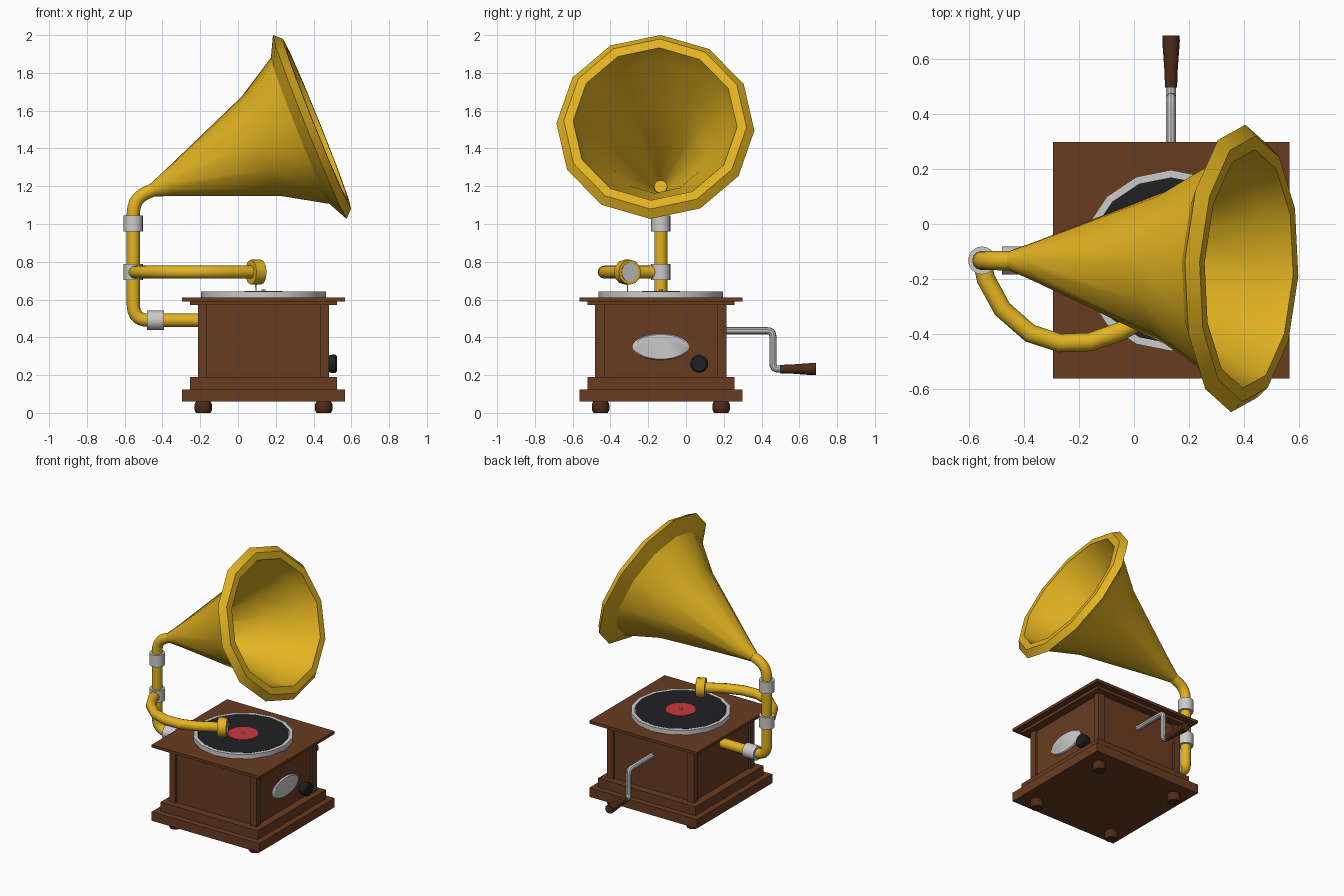
import bpy, bmesh, math
from mathutils import Vector, Matrix

if "Cube" in bpy.data.objects:
    bpy.data.objects.remove(bpy.data.objects["Cube"])

CX, CY = 0.135, -0.133          # cabinet centre


def mat(name, rgb):
    m = bpy.data.materials.new(name)
    m.diffuse_color = (*rgb, 1)
    m.use_nodes = True
    m.node_tree.nodes["Principled BSDF"].inputs["Base Color"].default_value = m.diffuse_color
    return m


WOOD = mat("wood", (0.14, 0.045, 0.015))
DARK = mat("dark_wood", (0.075, 0.025, 0.01))
GOLD = mat("gold", (0.76, 0.45, 0.015))
BLACK = mat("black", (0.015, 0.015, 0.018))
RED = mat("red", (0.6, 0.04, 0.045))


def finish(name, bm, material=None, angle=35):
    bmesh.ops.recalc_face_normals(bm, faces=bm.faces)
    me = bpy.data.meshes.new(name)
    bm.to_mesh(me)
    bm.free()
    ob = bpy.data.objects.new(name, me)
    bpy.context.collection.objects.link(ob)
    if material:
        me.materials.append(material)
    bpy.ops.object.select_all(action='DESELECT')
    ob.select_set(True)
    bpy.context.view_layer.objects.active = ob
    bpy.ops.object.shade_smooth_by_angle(angle=math.radians(angle))
    return ob


def box(name, x, y, hx, hy, z0, z1, material):
    bm = bmesh.new()
    bmesh.ops.create_cube(bm, size=1, matrix=Matrix.Translation((x, y, (z0 + z1) / 2))
                          @ Matrix.Diagonal((2 * hx, 2 * hy, z1 - z0, 1)))
    return finish(name, bm, material)


def rings_mesh(name, rings, material, caps=True, loop=False, angle=35):
    """Skin a list of equal-length point rings."""
    bm = bmesh.new()
    vs = [[bm.verts.new(p) for p in r] for r in rings]
    n = len(vs[0])
    pairs = list(zip(vs, vs[1:])) + ([(vs[-1], vs[0])] if loop else [])
    for a, b in pairs:
        for i in range(n):
            j = (i + 1) % n
            bm.faces.new((a[i], a[j], b[j], b[i]))
    if caps and not loop:
        bm.faces.new(vs[0])
        bm.faces.new(vs[-1])
    return finish(name, bm, material, angle)


def lathe(name, origin, axis, profile, material=None, n=16, side=None, turn=0, su=1, sw=1, **kw):
    """Revolve (t, r) profile about an axis; su and sw squash the section."""
    d = Vector(axis).normalized()
    if side is None:
        side = (1, 0, 0) if abs(d.x) < 0.5 else (0, 1, 0)
    h = Vector(side)
    h = (h - d * h.dot(d)).normalized()
    w = d.cross(h)
    rings = []
    for t, r in profile:
        rings.append([Vector(origin) + d * t + r * (math.cos(a) * h * su + math.sin(a) * w * sw)
                      for a in (turn + 2 * math.pi * i / n for i in range(n))])
    return rings_mesh(name, rings, material, **kw)


def rounded(points, r, steps=5):
    """Replace each inner corner of a path by a smooth bend."""
    p = [Vector(q) for q in points]
    out = [p[0]]
    for a, b, c in zip(p, p[1:], p[2:]):
        s, e = b + (a - b).normalized() * r, b + (c - b).normalized() * r
        for k in range(steps + 1):
            t = k / steps
            out.append(s * (1 - t) ** 2 + b * 2 * t * (1 - t) + e * t * t)
    return out + [p[-1]]


def tube(name, pts, r, normal, material=None, n=12):
    """Sweep a circle along a planar path; normal is the plane's normal."""
    nv = Vector(normal)
    rings = []
    for i, p in enumerate(pts):
        d = (pts[min(i + 1, len(pts) - 1)] - pts[max(i - 1, 0)]).normalized()
        u = d.cross(nv).normalized()
        rings.append([p + r * (math.cos(a) * u + math.sin(a) * nv)
                      for a in (2 * math.pi * k / n for k in range(n))])
    return rings_mesh(name, rings, material)


# Cabinet: stepped plinth, recessed body, stepped lid
for name, h, z0, z1 in (("plinth_lower", 0.431, 0.06, 0.125), ("plinth_upper", 0.389, 0.125, 0.19),
                        ("cabinet_body", 0.333, 0.19, 0.57), ("lid_moulding", 0.389, 0.57, 0.59),
                        ("lid_top", 0.431, 0.59, 0.61)):
    box(name, CX, CY, h, h, z0, z1, WOOD)

# Corner posts and feet
for sx in (-1, 1):
    for sy in (-1, 1):
        box("corner_post", CX + sx * 0.323, CY + sy * 0.323, 0.025, 0.025, 0.19, 0.57, WOOD)
        lathe("foot", (CX + sx * 0.319, CY + sy * 0.319, 0), (0, 0, 1),
              [(0, 0.038), (0.015, 0.046), (0.045, 0.046), (0.062, 0.038)], DARK, n=12)

# Platter, record, label, spindle
UP = (0, 0, 1)
lathe("platter", (CX, CY, 0.61), UP, [(0, 0.33), (0.032, 0.33), (0.032, 0.305), (0.027, 0.305)])
lathe("record", (CX, CY, 0.62), UP, [(0, 0.303), (0.022, 0.303)], BLACK)
lathe("record_label", (CX, CY, 0.64), UP, [(0, 0.1), (0.004, 0.1)], RED)
lathe("spindle", (CX, CY, 0.64), UP, [(0, 0.01), (0.012, 0.01)], n=8)

# Side plate and knob on the right face
lathe("side_plate", (CX + 0.325, CY, 0.35), (1, 0, 0), [(0, 1), (0.013, 1), (0.02, 0.93)],
      n=28, su=0.15, sw=0.07)
lathe("side_knob", (CX + 0.33, 0.07, 0.26), (1, 0, 0),
      [(0, 0.04), (0.03, 0.048), (0.05, 0.048), (0.06, 0.038)], BLACK)

# Crank: bent rod and handle
tube("crank_rod", rounded([(CX, 0.19, 0.435), (CX, 0.46, 0.435), (CX, 0.46, 0.232),
                           (CX, 0.52, 0.232)], 0.03, 4), 0.019, (1, 0, 0), n=10)
lathe("crank_handle", (CX, 0.497, 0.232), (0, 1, 0),
      [(0, 0.022), (0.06, 0.024), (0.17, 0.032), (0.19, 0.031)], DARK, n=12)

# Horn frame: tilted up 22 degrees, turned slightly forward
PX, PZ = -0.554, 0.49
tilt, yaw = math.radians(21.9), math.radians(-2)
D = Vector((math.cos(tilt) * math.cos(yaw), math.cos(tilt) * math.sin(yaw), math.sin(tilt)))
P0 = Vector((-0.45, CY, 1.18))

# Support pipe and its collars
tube("support_pipe", rounded([(-0.19, CY, PZ), (PX, CY, PZ), (PX, CY, 1.137), P0 + D * 0.05], 0.08),
     0.035, (0, 1, 0), GOLD)
for org, ax, ln in (((PX, CY, 0.96), UP, 0.085), ((PX, CY, 0.703), UP, 0.085),
                    ((-0.481, CY, PZ), (1, 0, 0), 0.09)):
    lathe("pipe_collar", org, ax, [(0, 0.051), (ln, 0.051)])

# Horn: thin twelve-sided bell with a flared lip
lathe("horn", P0, D, [(0, 0.037), (0.1, 0.074), (0.62, 0.284), (0.84, 0.417), (0.895, 0.525),
                      (0.937, 0.485), (0.937, 0.435), (0.84, 0.4), (0.62, 0.267), (0.1, 0.058), (0.0, 0.02)],
      GOLD, n=12, side=(math.sin(-yaw), math.cos(yaw), 0), turn=math.radians(-2.3), loop=True, angle=31)

# Tone arm, sound box and needle
AZ = 0.745
arm = [(PX, CY), (-0.54, -0.20), (-0.48, -0.31), (-0.38, -0.398), (-0.27, -0.434),
       (-0.16, -0.43), (-0.05, -0.392), (0.03, -0.347), (0.095, -0.312)]
tube("tone_arm", [Vector((x, y, AZ)) for x, y in arm], 0.034, UP, GOLD)
a = math.radians(27)
A = Vector((math.cos(a), math.sin(a), 0))
H = Vector((0.095, -0.31, AZ))
lathe("sound_box", H - A * 0.03, A, [(0, 0.066), (0.06, 0.066)], GOLD, n=12)
lathe("sound_box_disc", H + A * 0.025, A, [(0, 0.05), (0.008, 0.05)])
lathe("needle", H - Vector((0, 0, 0.103)), UP, [(0, 0.002), (0.045, 0.005)], n=6)
